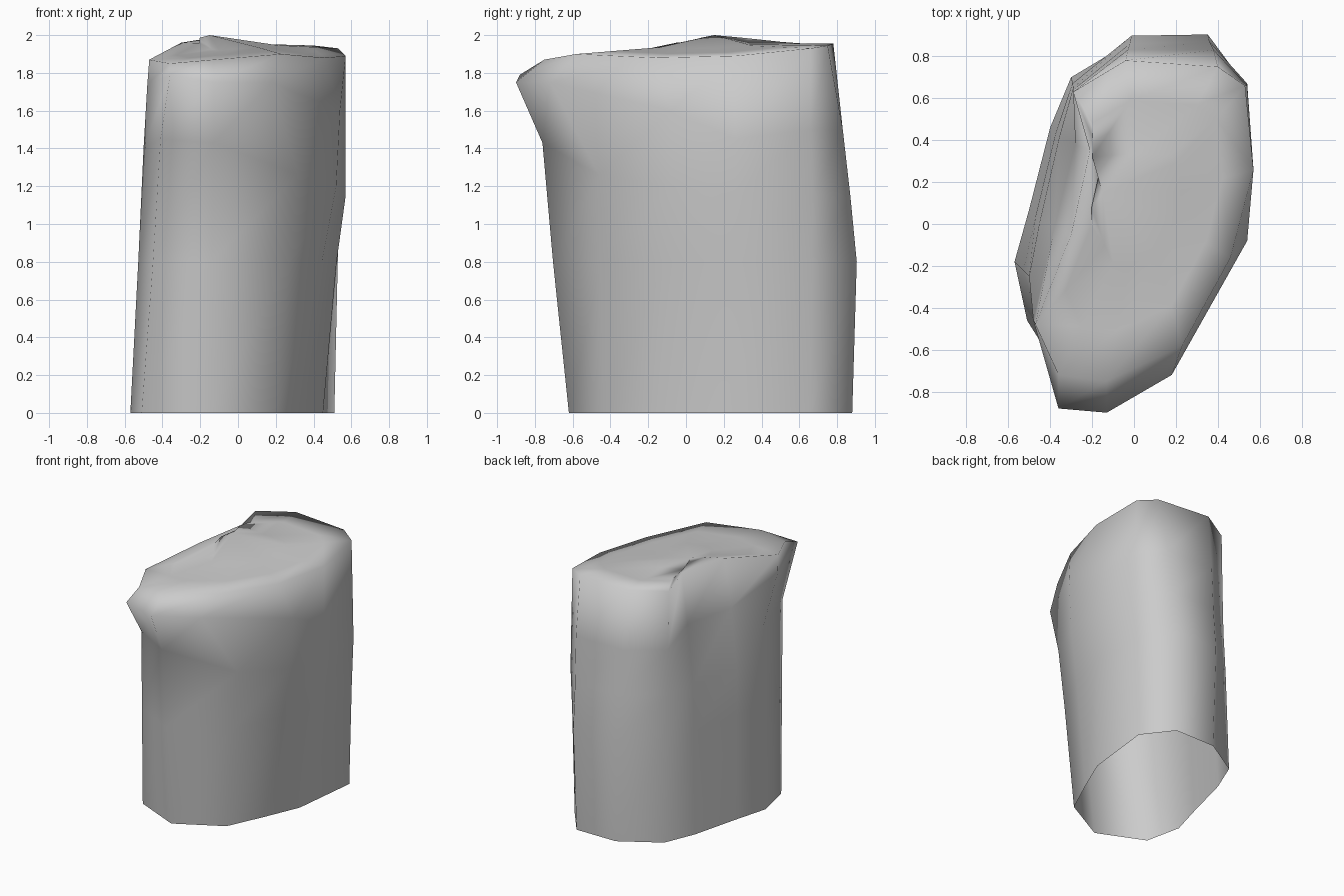
import bpy, bmesh

if "Cube" in bpy.data.objects:
    bpy.data.objects.remove(bpy.data.objects["Cube"])

# Cross-sections: 12 points each, clockwise from the front right
bottom = [(.20, -.43), (-.15, -.62), (-.51, -.46), (-.57, -.18), (-.50, .07), (-.40, .46),
          (-.30, .70), (0, .88), (.34, .88), (.51, .66), (.45, .13), (.33, -.15)]
chest = [(.32, -.46), (-.13, -.76), (-.41, -.62), (-.50, -.25), (-.45, .01), (-.355, .42),
         (-.29, .65), (-.02, .86), (.36, .87), (.54, .67), (.57, .26), (.52, -.08)]
bulge = [(.18, -.72), (-.13, -.90), (-.36, -.88), (-.48, -.46), (-.38, -.02), (-.28, .38),
         (-.29, .64), (-.03, .83), (.38, .83), (.54, .66), (.57, .26), (.54, -.08)]
rim = [(.23, -.58), (-.13, -.75), (-.36, -.72), (-.47, -.48), (-.30, -.05), (-.21, .35),
       (-.29, .63), (-.04, .78), (.40, .75), (.53, .66), (.57, .26), (.46, -.16)]
chest_z = [1.26, 1.43, 1.45, 1.40, 1.15, 1.15, 1.15, 1.15, 1.15, 1.15, 1.15, 1.2]
bulge_z = [1.75, 1.75, 1.79, 1.74, 1.6, 1.6, 1.5, 1.5, 1.5, 1.5, 1.45, 1.6]
rim_z = [1.90, 1.87, 1.85, 1.87, 1.96, 1.975, 1.955, 1.955, 1.945, 1.93, 1.89, 1.88]
PLATEAU = (.04, .10, 1.955)
PEAK = (-.15, .15, 2.0)


def blend(a, b, t):
    return tuple(p + (q - p) * t for p, q in zip(a, b))


# Waist is blended between bottom and chest, pushed out slightly at the back
waist = []
for a, b in zip(bottom, chest):
    x, y = blend(a, b, .6)
    waist.append((x, y + (.03 if y > .8 else 0)))

# Cap rings, shrinking from the rim towards a small peak left of centre
rim3 = [(x, y, z) for (x, y), z in zip(rim, rim_z)]
outer_cap = [blend(p, PLATEAU, .28) for p in rim3]
inner_cap = [blend(p, PEAK if p[0] < -.2 and p[1] > -.2 else PLATEAU, .65) for p in rim3]

bm = bmesh.new()


def ring(points, heights):
    return [bm.verts.new((p[0], p[1], z)) for p, z in zip(points, heights)]


rings = [ring(bottom, [0] * 12), ring(waist, [.8] * 12), ring(chest, chest_z),
         ring(bulge, bulge_z), ring(rim, rim_z)]
rings += [ring(cap, [p[2] for p in cap]) for cap in (outer_cap, inner_cap)]

# Side walls and outer cap, open at the bottom
for low, high in zip(rings, rings[1:]):
    for i in range(12):
        j = (i + 1) % 12
        bm.faces.new((low[j], low[i], high[i], high[j]))

# Peaked cap centre
peak = bm.verts.new(PEAK)
for i in range(12):
    bm.faces.new((rings[-1][(i + 1) % 12], rings[-1][i], peak))

bmesh.ops.recalc_face_normals(bm, faces=bm.faces[:])
if sum(f.normal.z for f in bm.faces if peak in f.verts) < 0:
    bmesh.ops.reverse_faces(bm, faces=bm.faces[:])
for f in bm.faces:
    f.smooth = True

mesh = bpy.data.meshes.new("stump_shell")
bm.to_mesh(mesh)
bm.free()
grey = bpy.data.materials.new("light_grey")
grey.diffuse_color = (.6, .6, .6, 1)
grey.use_nodes = True
grey.node_tree.nodes["Principled BSDF"].inputs["Base Color"].default_value = grey.diffuse_color
mesh.materials.append(grey)
bpy.context.collection.objects.link(bpy.data.objects.new("stump_shell", mesh))
